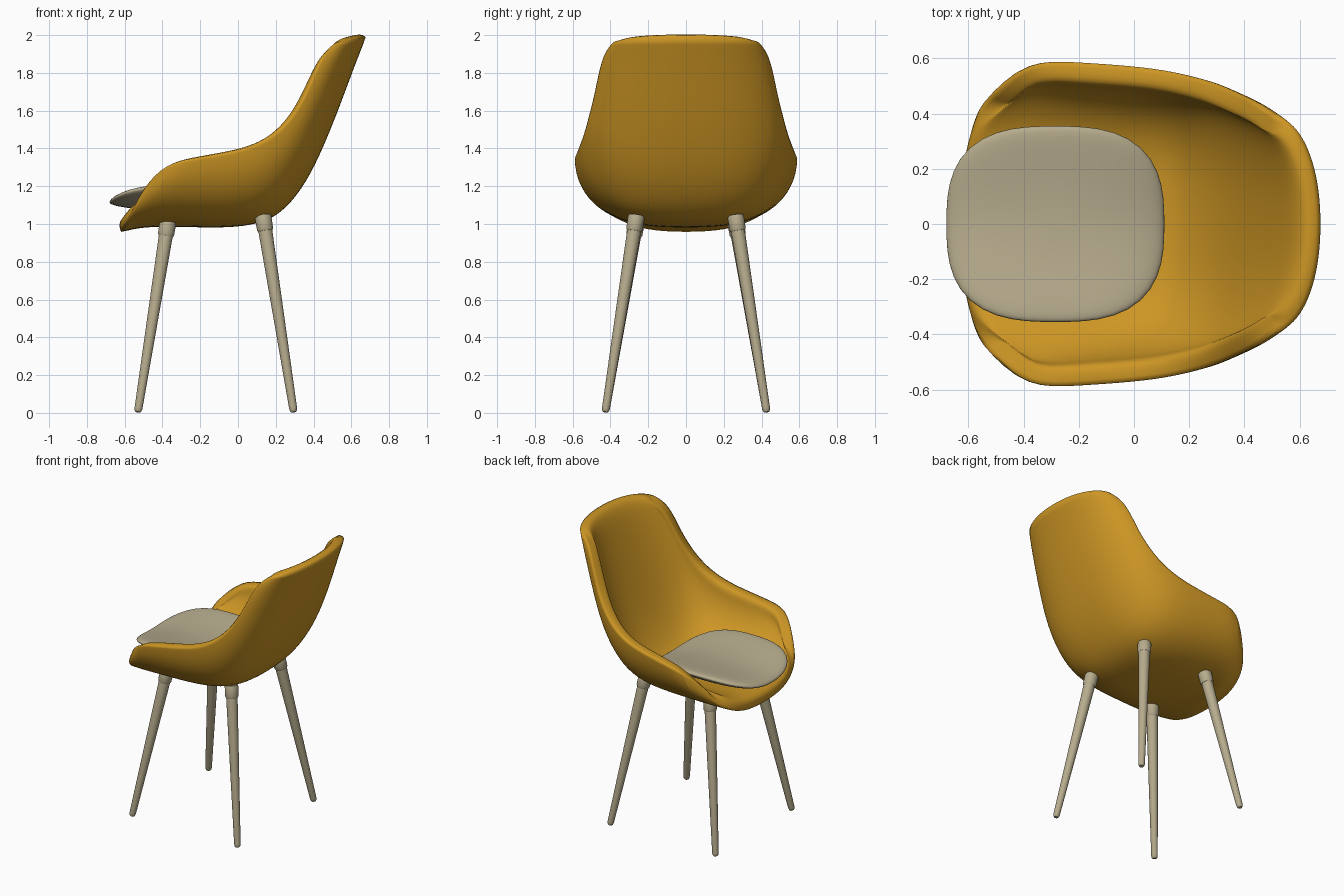
import bpy, bmesh
from math import sin, cos, pi, radians
from mathutils import Vector

cube = bpy.data.objects.get("Cube")
if cube:
    bpy.data.objects.remove(cube, do_unlink=True)


def make_material(name, rgb):
    mat = bpy.data.materials.new(name)
    mat.use_nodes = True
    mat.diffuse_color = (*rgb, 1)
    mat.node_tree.nodes["Principled BSDF"].inputs["Base Color"].default_value = (*rgb, 1)
    return mat


mustard = make_material("mustard upholstery", (0.61, 0.305, 0.018))
beige = make_material("warm beige", (0.47, 0.41, 0.268))


def loft(name, rows, mat, closed=False, caps=False):
    """Skin a list of point rows into a smooth mesh object."""
    bm = bmesh.new()
    grid = [[bm.verts.new(p) for p in row] for row in rows]
    n = len(rows[0])
    for a, b in zip(grid, grid[1:]):
        for i in range(n if closed else n - 1):
            j = (i + 1) % n
            bm.faces.new((a[i], a[j], b[j], b[i]))
    if caps:
        bm.faces.new(grid[0])
        bm.faces.new(grid[-1])
    bmesh.ops.recalc_face_normals(bm, faces=bm.faces)
    mesh = bpy.data.meshes.new(name)
    bm.to_mesh(mesh)
    bm.free()
    mesh.materials.append(mat)
    obj = bpy.data.objects.new(name, mesh)
    bpy.context.collection.objects.link(obj)
    bpy.ops.object.select_all(action='DESELECT')
    obj.select_set(True)
    bpy.context.view_layer.objects.active = obj
    bpy.ops.object.shade_smooth_by_angle(angle=radians(50))
    return obj


# Shell stations, lip to headrest: spine x, z, rim x, half width, z, roundness
stations = [
    (-0.622, 0.955, -0.50, 0.47, 1.19, 0.78),
    (-0.50, 0.985, -0.385, 0.597, 1.325, 0.70),
    (-0.30, 0.983, -0.20, 0.588, 1.355, 0.66),
    (-0.05, 0.975, 0.00, 0.574, 1.39, 0.66),
    (0.13, 1.00, 0.12, 0.558, 1.43, 0.68),
    (0.25, 1.07, 0.22, 0.535, 1.495, 0.73),
    (0.365, 1.22, 0.30, 0.512, 1.585, 0.79),
    (0.455, 1.41, 0.36, 0.485, 1.69, 0.85),
    (0.535, 1.61, 0.41, 0.462, 1.81, 0.89),
    (0.612, 1.82, 0.455, 0.435, 1.905, 0.93),
    (0.68, 1.993, 0.51, 0.39, 1.96, 0.95),
]
angles = [k * pi / 16 for k in range(-8, 9)]
rows = []
for sx, sz, rx, w, rz, power in stations:
    row = []
    for t in angles:
        rise = 1 - cos(t)
        side = w * abs(sin(t)) ** power * (1 if t > 0 else -1)
        row.append((sx + (rx - sx) * rise, side, sz + (rz - sz) * rise))
    rows.append(row)
shell = loft("seat_shell", rows, mustard)
# Outer skin must face away from the sitter, so thickness grows inward
mesh = shell.data
if mesh.polygons[len(angles) * 2 + 5].normal.z > 0:
    mesh.flip_normals()
thick = shell.modifiers.new("thickness", 'SOLIDIFY')
thick.thickness = 0.08
thick.offset = -1
thick.edge_crease_outer = 0.75
smooth = shell.modifiers.new("smoothing", 'SUBSURF')
smooth.levels = smooth.render_levels = 2


# Seat cushion: a thin pillow with a rounded square outline, dished side to side
def cushion_ring(scale, z, count=48):
    ring = []
    for k in range(count):
        a = 2 * pi * k / count
        c, s = cos(a), sin(a)
        r = scale / (abs(c) ** 2.8 + abs(s) ** 2.8) ** (1 / 2.8)
        y = 0.355 * r * s
        ring.append((-0.285 + 0.395 * r * c, y, z + 0.65 * y * y))
    return ring


rings = []
for k in range(1, 32):
    a = pi * k / 32
    height = 0.065 if a > pi / 2 else 0.045
    rings.append(cushion_ring(sin(a), 1.115 - height * cos(a)))
loft("seat_cushion", rings, beige, closed=True, caps=True)


# Legs: tapered splayed dowels, each with a collar at the top
def tube(name, sections):
    rows = []
    axis = (sections[-1][0] - sections[0][0]).normalized()
    u = axis.cross(Vector((0, 1, 0))).normalized()
    v = axis.cross(u)
    for centre, r in sections:
        rows.append([centre + r * (u * cos(2 * pi * k / 24) + v * sin(2 * pi * k / 24))
                     for k in range(24)])
    loft(name, rows, beige, closed=True, caps=True)


for end, foot_x, top_x, top_z in (("front", -0.53, -0.37, 1.015), ("back", 0.295, 0.132, 1.045)):
    for side, sy in (("left", 1), ("right", -1)):
        foot = Vector((foot_x, 0.427 * sy, 0.004))
        top = Vector((top_x, 0.262 * sy, top_z))
        at = lambda f: foot.lerp(top, f)
        tube(f"{end}_{side}_leg",
             [(foot, 0.013), (at(0.006), 0.018), (at(0.02), 0.021), (at(0.93), 0.037)])
        tube(f"{end}_{side}_leg_collar",
             [(at(0.92), 0.038), (at(0.93), 0.043), (at(0.99), 0.044), (at(1), 0.041)])
